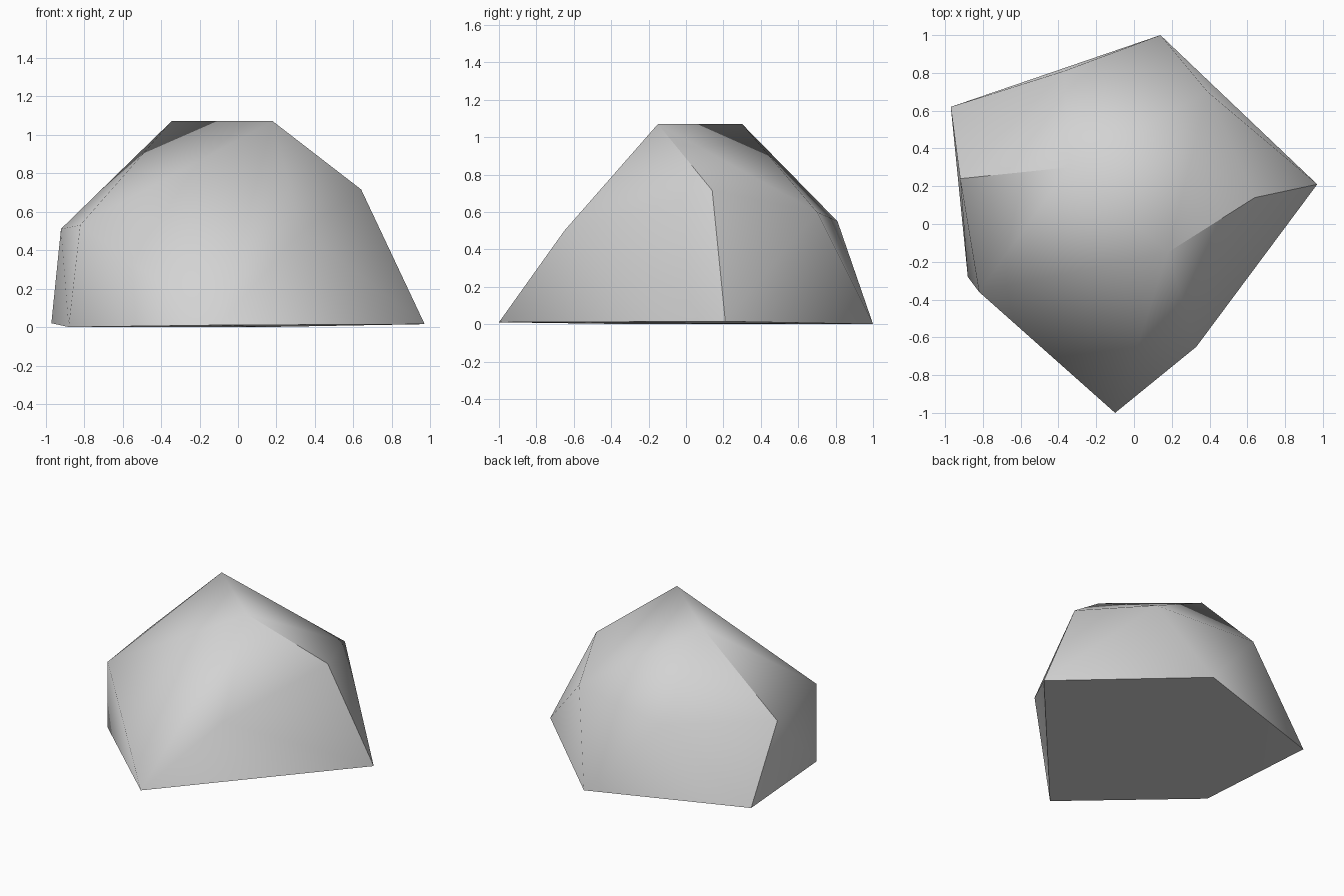
import bpy
import bmesh

if "Cube" in bpy.data.objects:
    bpy.data.objects.remove(bpy.data.objects["Cube"], do_unlink=True)

# Stone material
stone = bpy.data.materials.new("stone grey")
stone.use_nodes = True
grey = (0.65, 0.65, 0.65, 1)
stone.diffuse_color = grey
shader = stone.node_tree.nodes["Principled BSDF"]
shader.inputs["Base Color"].default_value = grey
shader.inputs["Roughness"].default_value = 0.9

# Corners of the boulder: base ring, shoulders, then the two ridge ends
corners = {
    "base_left": (0.97, 0.21, 0.015),
    "base_back": (0.14, 1.0, 0),
    "base_back_right": (-0.97, 0.62, 0.02),
    "base_right": (-0.88, -0.28, 0),
    "base_front": (-0.10, -1.0, 0.01),
    "shoulder_front": (0.33, -0.65, 0.5),
    "shoulder_left": (0.64, 0.14, 0.715),
    "shoulder_back_left": (0.39, 0.70, 0.6),
    "shoulder_back": (-0.37, 0.81, 0.55),
    "shoulder_right": (-0.92, 0.24, 0.51),
    "shoulder_front_right": (-0.82, -0.36, 0.53),
    "ridge_back": (-0.345, 0.30, 1.07),
    "ridge_front": (0.18, -0.15, 1.07),
}

# Creases that separate the front of the boulder from its back
creases = [
    ("base_left", "shoulder_left"),
    ("shoulder_left", "ridge_front"),
    ("base_back_right", "shoulder_right"),
    ("shoulder_right", "ridge_back"),
]

# Boulder: a closed hull around the corners
bm = bmesh.new()
verts = {name: bm.verts.new(co) for name, co in corners.items()}
bmesh.ops.convex_hull(bm, input=list(bm.verts))
bmesh.ops.recalc_face_normals(bm, faces=list(bm.faces))
bm.normal_update()

# Smooth stone with a sharp underside and sharp creases
for face in bm.faces:
    face.smooth = True
for edge in bm.edges:
    under = [face.normal.z < -0.9 for face in edge.link_faces]
    edge.smooth = all(under) or not any(under)
for start, end in creases:
    edge = bm.edges.get((verts[start], verts[end]))
    if edge:
        edge.smooth = False

mesh = bpy.data.meshes.new("boulder")
bm.to_mesh(mesh)
bm.free()
mesh.materials.append(stone)
boulder = bpy.data.objects.new("boulder", mesh)
bpy.context.collection.objects.link(boulder)
